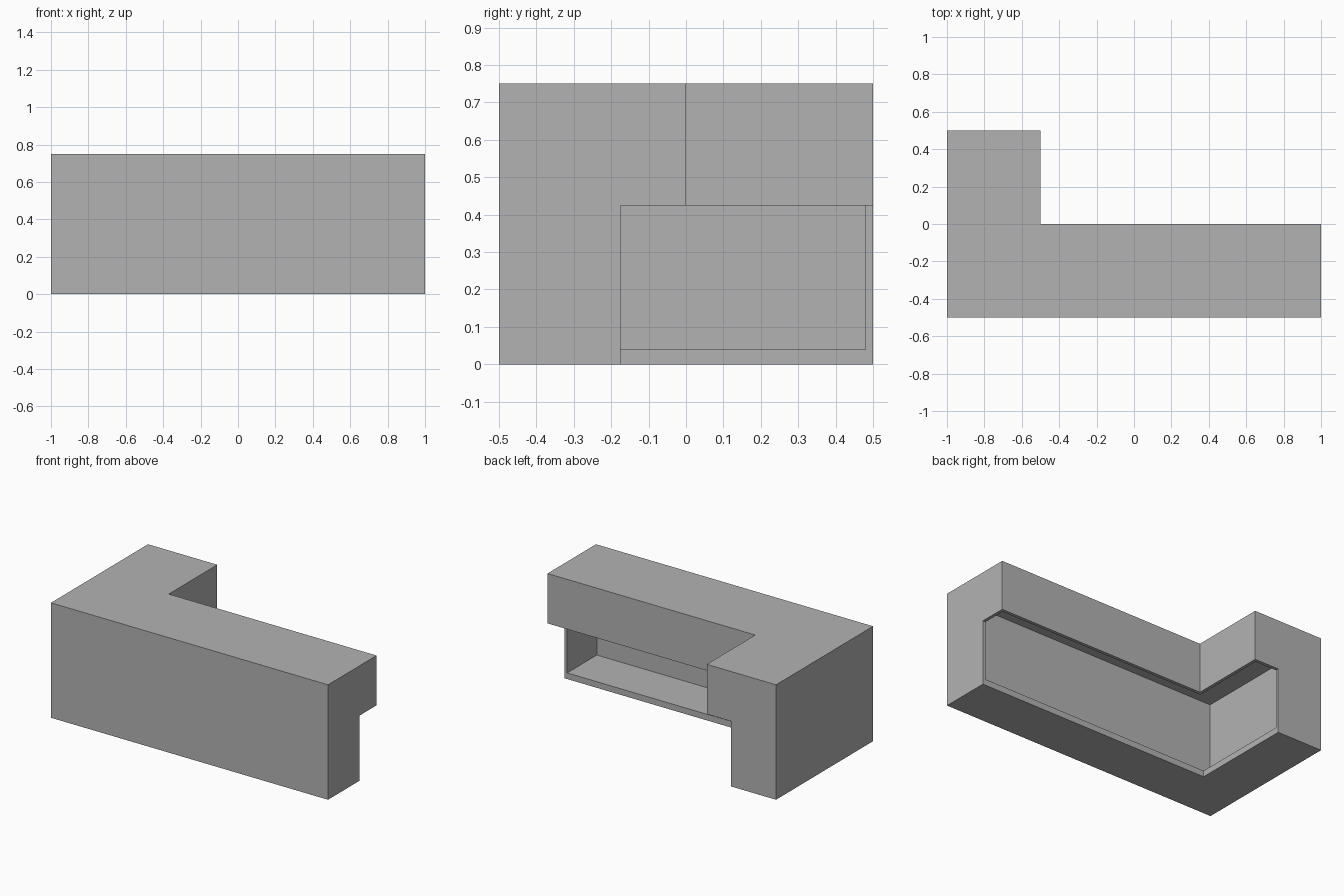
import bpy
import bmesh

cube = bpy.data.objects.get("Cube")
if cube:
    bpy.data.objects.remove(cube, do_unlink=True)

WALL = 0.02      # panel thickness
FLOOR = 0.04     # shelf floor thickness
HEIGHT = 0.75
DEPTH = 0.5      # depth of the worktop on both wings

grey = bpy.data.materials.new("plain grey")
colour = (0.45, 0.45, 0.45, 1)
grey.diffuse_color = colour
grey.use_nodes = True
grey.node_tree.nodes["Principled BSDF"].inputs["Base Color"].default_value = colour


def prism(name, outline, bottom, top):
    """Extrude a plan outline from bottom to top."""
    bm = bmesh.new()
    base = bm.faces.new([bm.verts.new((x, y, bottom)) for x, y in outline])
    result = bmesh.ops.extrude_face_region(bm, geom=[base])
    for item in result["geom"]:
        if isinstance(item, bmesh.types.BMVert):
            item.co.z = top
    bmesh.ops.recalc_face_normals(bm, faces=bm.faces)
    mesh = bpy.data.meshes.new(name)
    bm.to_mesh(mesh)
    bm.free()
    mesh.materials.append(grey)
    obj = bpy.data.objects.new(name, mesh)
    bpy.context.collection.objects.link(obj)
    return obj


def corner_outline(inset):
    """L-shaped plan, shrunk inwards by inset on every side."""
    left, front = -1 + inset, -0.5 + inset
    inner_x, inner_y = -1 + DEPTH - inset, -0.5 + DEPTH - inset
    return [(left, front), (1 - inset, front), (1 - inset, inner_y),
            (inner_x, inner_y), (inner_x, 0.5 - inset), (left, 0.5 - inset)]


# Corner counter body
counter = prism("corner_counter", corner_outline(0), 0, HEIGHT)

# Knee recess under the overhang, and the hollow shelf space inside
knee = prism("knee_recess_cutter",
             [(-0.675, -0.175), (1.2, -0.175), (1.2, 0.7), (-0.675, 0.7)], -0.1, 0.425)
hollow = prism("shelf_space_cutter", corner_outline(WALL), FLOOR, HEIGHT - WALL)

for cutter in (hollow, knee):
    cutter.hide_render = True
    cut = counter.modifiers.new(cutter.name, "BOOLEAN")
    cut.operation = "DIFFERENCE"
    cut.solver = "EXACT"
    cut.object = cutter

# Apply the cuts and drop the cutters
bpy.context.view_layer.objects.active = counter
for name in [m.name for m in counter.modifiers]:
    bpy.ops.object.modifier_apply(modifier=name)
for cutter in (hollow, knee):
    bpy.data.objects.remove(cutter, do_unlink=True)
